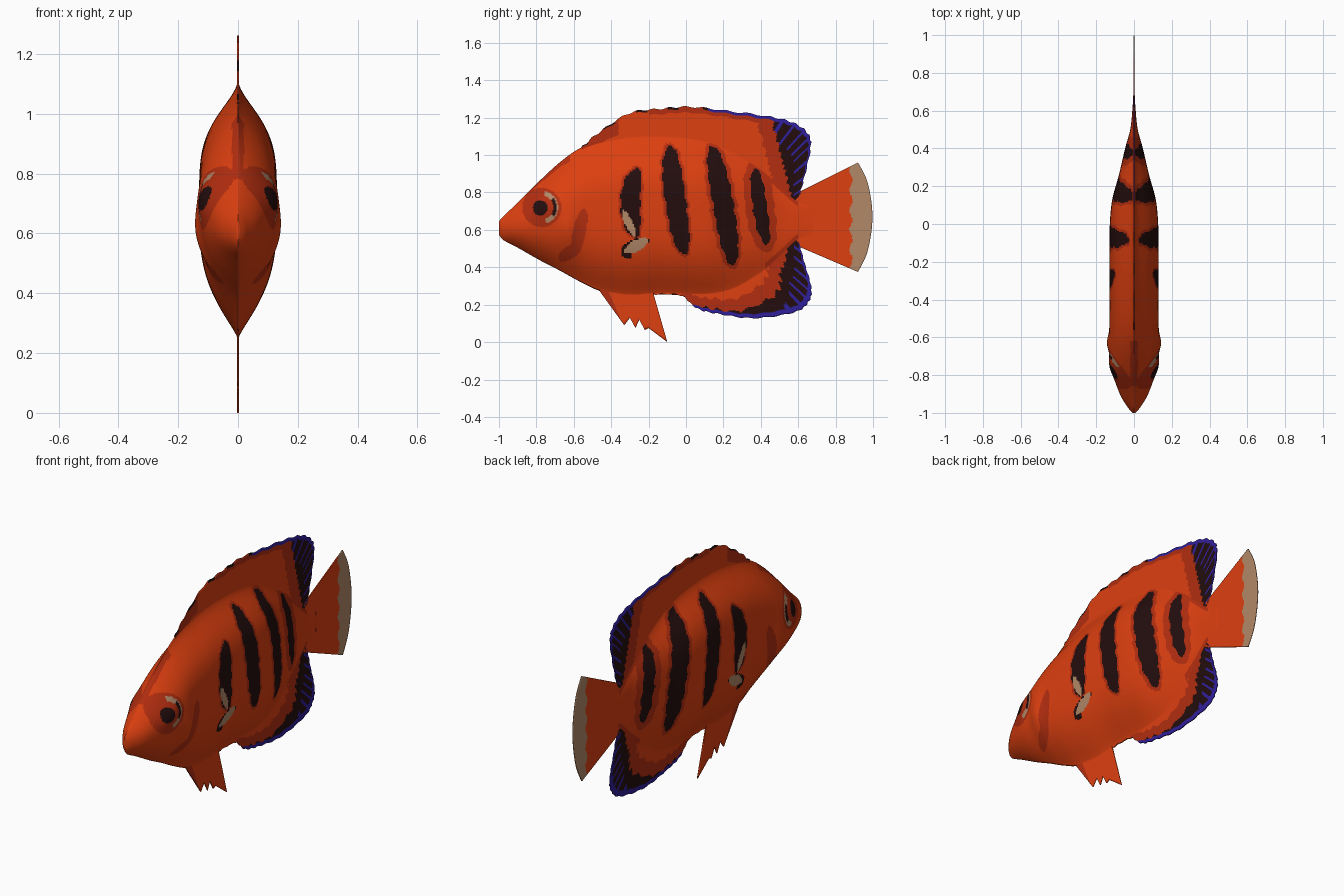
import bpy, bmesh, math
from mathutils import Vector

cube = bpy.data.objects.get("Cube")
if cube:
    bpy.data.objects.remove(cube)

# Colours
COLOURS = {"bright orange": (0.72, 0.05, 0.005), "deep orange": (0.45, 0.027, 0.005),
           "near black": (0.017, 0.004, 0.004), "fin blue": (0.03, 0.014, 0.33),
           "pale tan": (0.45, 0.25, 0.14)}
MATERIALS = []
for name, rgb in COLOURS.items():
    mat = bpy.data.materials.new(name)
    mat.use_nodes = True
    mat.diffuse_color = (*rgb, 1)
    mat.node_tree.nodes["Principled BSDF"].inputs["Base Color"].default_value = (*rgb, 1)
    MATERIALS.append(mat)
ORANGE, DEEP, BLACK, BLUE, TAN = range(5)


def spline(points, u, smooth=True):
    """Point at u (0 to 1) along a list of control points."""
    f = u * (len(points) - 1)
    i = min(int(f), len(points) - 2)
    t = f - i
    p = [Vector(points[min(max(k, 0), len(points) - 1)]) for k in range(i - 1, i + 3)]
    if not smooth:
        return p[1].lerp(p[2], t)
    return 0.5 * (2 * p[1] + (p[2] - p[0]) * t + (2 * p[0] - 5 * p[1] + 4 * p[2] - p[3]) * t ** 2
                  + (3 * p[1] - p[0] - 3 * p[2] + p[3]) * t ** 3)


def clamp(v):
    return min(max(v, 0), 1)


def finish(bm, name):
    bmesh.ops.recalc_face_normals(bm, faces=bm.faces)
    mesh = bpy.data.meshes.new(name)
    bm.to_mesh(mesh)
    bm.free()
    for mat in MATERIALS:
        mesh.materials.append(mat)
    mesh.polygons.foreach_set("use_smooth", [True] * len(mesh.polygons))
    obj = bpy.data.objects.new(name, mesh)
    bpy.context.collection.objects.link(obj)
    return obj


# Body markings
# stripe: top y, top z, bottom y, bottom z, bend, half width, halo
STRIPES = [(-.265, .93, -.27, .56, -.03, .052, .012),
           (-.085, 1.05, -.01, .47, -.01, .055, .015),
           (.14, 1.05, .25, .41, .005, .055, .02),
           (.37, .93, .43, .52, -.005, .038, .04)]


def in_stripe(y, z, stripe, grow=0):
    ty, tz, by, bz, bend, half, _ = stripe
    t = (z - bz + grow) / (tz - bz + 2 * grow)
    if not 0 < t < 1:
        return False
    centre = by + (ty - by) * t + 4 * bend * t * (1 - t) + .004 * math.sin(z * 70)
    return abs(y - centre) < (half + grow) * math.sqrt(1 - abs(2 * t - 1) ** 3)


def in_ellipse(y, z, cy, cz, long, short, angle=0):
    a = math.radians(angle)
    dy, dz = y - cy, z - cz
    return (((dy * math.cos(a) + dz * math.sin(a)) / long) ** 2
            + ((dz * math.cos(a) - dy * math.sin(a)) / short) ** 2) < 1


def body_colour(x, y, z, edge):
    # eye with a broken pale ring
    r = math.hypot(y + .77, z - .72)
    if math.hypot(y + .78, z - .717) < .04:
        return BLACK
    if .062 < r < .088:
        a = math.degrees(math.atan2(z - .72, y + .77))
        if -35 < a < 40:
            return BLACK if r < .08 else TAN
        if 40 <= a < 80 or -75 < a <= -35:
            return TAN
    if r < .105:
        return DEEP
    # small side fin marking
    if in_ellipse(y, z, -.265, .515, .07, .03, 28):
        return TAN
    if in_ellipse(y, z, -.27, .505, .085, .045, 25) and (y < -.29 or z > .53):
        return BLACK
    if in_ellipse(y, z, -.305, .635, .075, .02, -65):
        return TAN
    if any(in_stripe(y, z, s) for s in STRIPES):
        return BLACK
    if any(in_stripe(y, z, s, s[6]) for s in STRIPES):
        return DEEP
    # gill cover, nape and tail root
    if in_ellipse(y, z, -.57, .59, .13, .035, 78) or in_ellipse(y, z, -.62, .48, .07, .035, 35):
        return DEEP
    if y < -.62 and abs(x) < .02 and z > .78:
        return DEEP
    if .42 < y < .6 and edge < .05:
        return DEEP
    return ORANGE


# Body: y, top, bottom, half width
STATIONS = [(-1, .645, .575, .006), (-.975, .675, .545, .03), (-.9, .745, .505, .075),
            (-.78, .865, .437, .115), (-.67, .965, .38, .128), (-.57, 1.035, .325, .13),
            (-.45, 1.085, .27, .13), (-.3, 1.115, .245, .13), (-.15, 1.12, .255, .13),
            (0, 1.11, .25, .128), (.13, 1.085, .25, .115), (.26, 1.03, .28, .08),
            (.4, .945, .36, .047), (.5, .86, .44, .02), (.6, .775, .53, .009),
            (.68, .77, .53, .004)]


def half_width(y, z, s, w):
    flare = clamp((y + .8) / .4)
    a, b = (4, 2.2) if s > 0 else (3, 1.35)
    a, b = 2.2 + (a - 2.2) * flare, .9 + (b - .9) * flare
    x = w * (1 - abs(s) ** a) ** b
    # eye and cheek swellings
    x += .014 * math.exp(-((y + .76) ** 2 + (z - .72) ** 2) / .004) * (1 - s * s)
    x += .016 * math.exp(-((y + .63) / .05) ** 2 - ((z - .6) / .12) ** 2) * (1 - s * s)
    return x


def build_body():
    bm = bmesh.new()
    rows, half = 20 * (len(STATIONS) - 1), 90
    rings = []
    for i in range(rows + 1):
        y, top, bottom, w = spline(STATIONS, i / rows)
        middle = (top + bottom) / 2
        ring = []
        for j in range(2 * half):
            side = 1 if j <= half else -1
            s = 1 - 2 * (j if j <= half else 2 * half - j) / half
            z = middle + s * (top - bottom) / 2
            ring.append(bm.verts.new((side * half_width(y, z, s, w), y, z)))
        rings.append(ring)
    for a, b in zip(rings, rings[1:]):
        top, bottom = a[0].co.z, a[half].co.z
        for j in range(2 * half):
            k = (j + 1) % (2 * half)
            face = bm.faces.new((a[j], a[k], b[k], b[j]))
            x, y, z = face.calc_center_median()
            face.material_index = body_colour(x, y, z, min(top - z, z - bottom))
    bm.faces.new(rings[0])
    bm.faces.new(rings[-1])
    return finish(bm, "body")


# Fins: thin sheets ruled between a base line and an outer line
def build_fin(name, base, outer, colour, nu, nv, smooth=True, ripple=0):
    bm = bmesh.new()
    grid = []
    for i in range(nu + 1):
        u = i / nu
        a, b = spline(base, u, smooth), spline(outer, u, smooth)
        b = b + (b - a).normalized() * ripple * math.sin(u * 130)
        grid.append([bm.verts.new((0, *a.lerp(b, j / nv))) for j in range(nv + 1)])
    for i in range(nu):
        for j in range(nv):
            face = bm.faces.new((grid[i][j], grid[i + 1][j], grid[i + 1][j + 1], grid[i][j + 1]))
            _, y, z = face.calc_center_median()
            face.material_index = colour((i + .5) / nu, (j + .5) / nv, y, z)
    fin = finish(bm, name)
    solid = fin.modifiers.new("thickness", 'SOLIDIFY')
    solid.thickness = .006
    solid.offset = 0
    return fin


def dorsal_colour(u, v, y, z):
    inner = .47 + .25 * max(0, 1.15 - z) + .006 * math.sin(u * 150)
    if y > .12 and v > .94:
        return BLUE
    if y > inner:
        return BLUE if v > .62 and math.sin(u * 120) > .72 else BLACK
    if v > .95 and math.sin(u * 65) > .5:
        return BLACK
    if y > inner - .08 or (y < -.36 and v > .5) or (y > -.2 and v > .85):
        return DEEP
    return ORANGE


def anal_colour(u, v, y, z):
    inner = .9 - .5 * clamp((u - .38) / .32) + .03 * math.sin(u * 110)
    if u > .2 and v > .93:
        return BLUE
    if u > .25 and v > inner:
        return BLUE if v > inner + .2 and math.sin(u * 95) > .6 else BLACK
    if u > .12 and v > inner - .25:
        return DEEP
    return ORANGE


build_body()
build_fin("dorsal_fin",
          [(-.5, .98), (-.42, 1.02), (-.28, 1.04), (-.12, 1.04), (.02, 1.03), (.17, .99),
           (.3, .92), (.36, .88), (.4, .85), (.44, .82), (.49, .77), (.54, .72)],
          [(-.56, 1.04), (-.46, 1.125), (-.3, 1.225), (-.14, 1.247), (.02, 1.258), (.23, 1.235),
           (.45, 1.205), (.58, 1.17), (.655, 1.11), (.665, 1.03), (.63, .87), (.605, .78)],
          dorsal_colour, 260, 36, ripple=.004)
build_fin("anal_fin",
          [(-.17, .3), (-.03, .35), (.06, .36), (.14, .38), (.24, .4), (.33, .44),
           (.38, .47), (.43, .5), (.48, .54), (.54, .58)],
          [(-.17, .255), (-.03, .25), (.06, .18), (.18, .15), (.37, .128), (.58, .16),
           (.655, .215), (.67, .29), (.635, .42), (.605, .53)],
          anal_colour, 220, 36, ripple=.003)
build_fin("tail_fin",
          [(.57, .785), (.57, .73), (.57, .66), (.57, .59), (.57, .525)],
          [(.92, .96), (.972, .85), (.997, .67), (.972, .49), (.92, .375)],
          lambda u, v, y, z: TAN if y > .882 + .008 * math.sin(z * 60) else ORANGE, 60, 60)
build_fin("pelvic_fin",
          [(-.47, .3), (-.42, .3), (-.38, .3), (-.34, .3), (-.3, .3), (-.26, .3), (-.22, .3), (-.18, .28)],
          [(-.46, .27), (-.33, .09), (-.3, .13), (-.27, .075), (-.25, .12), (-.22, .065), (-.2, .075), (-.1, 0)],
          lambda u, v, y, z: DEEP if u < .12 else ORANGE, 56, 16, smooth=False)
